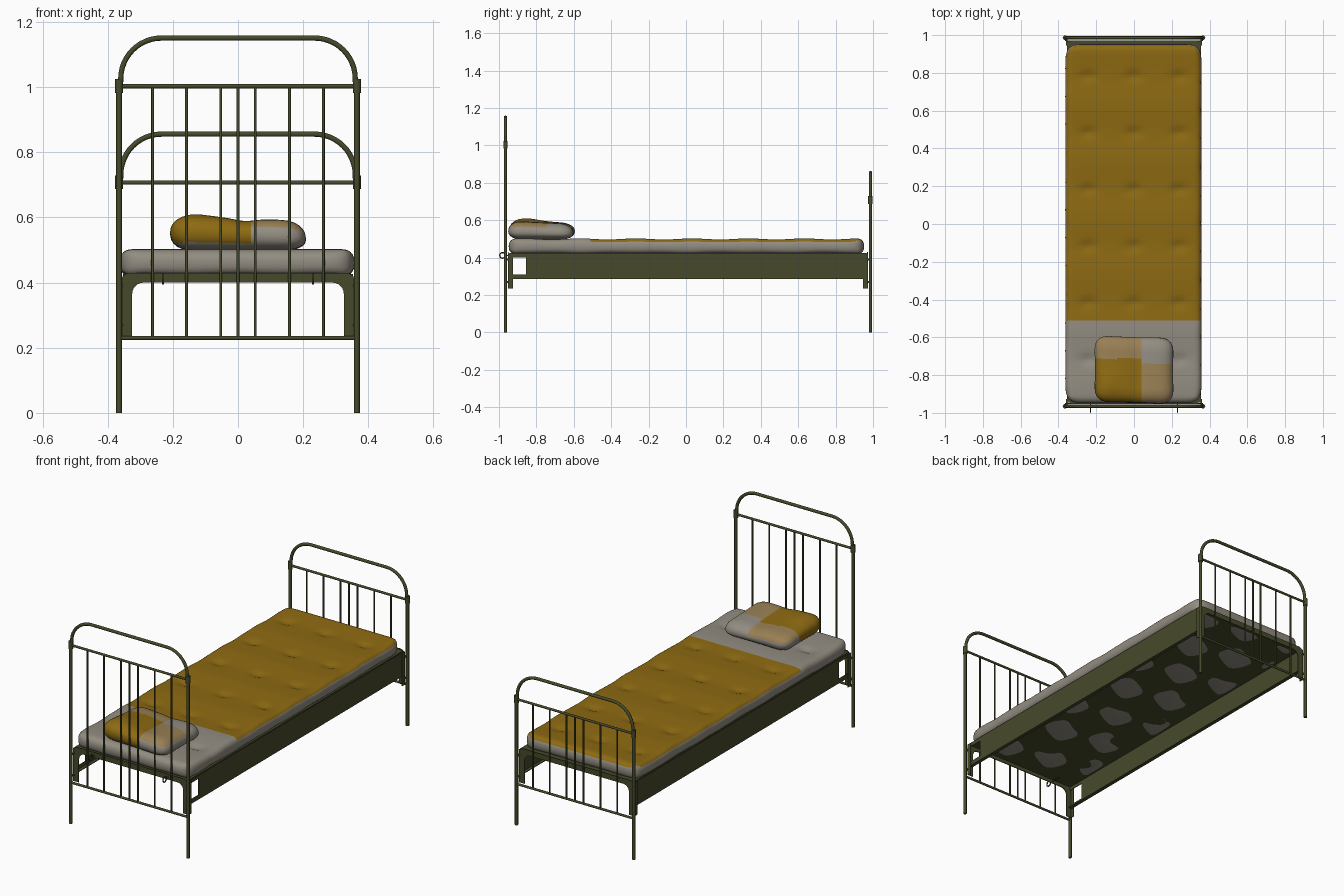
import bpy, bmesh, math
from mathutils import Vector

if "Cube" in bpy.data.objects:
    bpy.data.objects.remove(bpy.data.objects["Cube"])


def mat(name, r, g, b):
    m = bpy.data.materials.new(name)
    m.diffuse_color = (r, g, b, 1)
    m.use_nodes = True
    m.node_tree.nodes["Principled BSDF"].inputs["Base Color"].default_value = m.diffuse_color
    return m


GREEN = mat("olive green paint", 0.062, 0.068, 0.024)
CLOTH = mat("grey linen", 0.29, 0.265, 0.22)
YELLOW = mat("mustard cloth", 0.27, 0.145, 0.006)
TAN = mat("tan cloth", 0.32, 0.215, 0.09)


def add_mesh(name, bm, mats, smooth=None):
    bmesh.ops.recalc_face_normals(bm, faces=bm.faces)
    me = bpy.data.meshes.new(name)
    bm.to_mesh(me)
    bm.free()
    for m in mats:
        me.materials.append(m)
    ob = bpy.data.objects.new(name, me)
    bpy.context.collection.objects.link(ob)
    if smooth:
        bpy.ops.object.select_all(action='DESELECT')
        ob.select_set(True)
        bpy.context.view_layer.objects.active = ob
        bpy.ops.object.shade_smooth_by_angle(angle=math.radians(smooth))
    return ob


def tube(name, pts, r, closed=False):
    cu = bpy.data.curves.new(name, 'CURVE')
    cu.dimensions = '3D'
    cu.bevel_depth = r
    cu.bevel_resolution = 3
    cu.use_fill_caps = True
    sp = cu.splines.new('POLY')
    sp.points.add(len(pts) - 1)
    for p, q in zip(sp.points, pts):
        p.co = (*q, 1)
    sp.use_cyclic_u = closed
    cu.materials.append(GREEN)
    ob = bpy.data.objects.new(name, cu)
    bpy.context.collection.objects.link(ob)
    bpy.ops.object.select_all(action='DESELECT')
    ob.select_set(True)
    bpy.context.view_layer.objects.active = ob
    bpy.ops.object.convert(target='MESH')
    bpy.ops.object.shade_smooth_by_angle(angle=math.radians(50))


def prism(name, outline, offset):
    # flat outline pushed along an offset
    bm = bmesh.new()
    f = bm.faces.new([bm.verts.new(p) for p in outline])
    ex = bmesh.ops.extrude_face_region(bm, geom=[f])
    bmesh.ops.translate(bm, vec=Vector(offset),
                        verts=[v for v in ex['geom'] if isinstance(v, bmesh.types.BMVert)])
    return add_mesh(name, bm, [GREEN])


def box(name, x0, x1, y0, y1, z0, z1):
    prism(name, [(x0, y0, z0), (x1, y0, z0), (x1, y1, z0), (x0, y1, z0)], (0, 0, z1 - z0))


# --- tubular head and foot ends ---
def bed_end(name, y, rail_z, top_z):
    X, R = 0.365, 0.009
    arc = []
    cr, cx, cz = 0.125, 0.36 - 0.125, top_z - 0.125
    for i in range(13):
        a = math.pi - i * math.pi / 24
        arc.append((-cx + cr * math.cos(a), y, cz + cr * math.sin(a)))
    arch = [(-0.361, y, rail_z)] + arc + [(-p[0], y, p[2]) for p in reversed(arc)] + [(0.361, y, rail_z)]
    tube(name + "_top_arch", arch, 0.0085)
    for s in (-1, 1):
        tube(name + "_leg", [(s * X, y, 0), (s * X, y, rail_z)], R)
        tube(name + "_collar", [(s * X, y, rail_z - 0.02), (s * X, y, rail_z + 0.022)], 0.0125)
    for z in (rail_z, 0.23):
        tube(name + "_cross_rail", [(-X, y, z), (X, y, z)], 0.0065)
    for x in (-0.262, -0.158, -0.053, 0, 0.053, 0.158, 0.262):
        tube(name + "_bar", [(x, y, 0.23), (x, y, rail_z)], 0.0045)


bed_end("headboard", -0.965, 1.003, 1.151)
bed_end("footboard", 0.986, 0.707, 0.856)


# --- arched end plates with side flanges ---
def end_plate(name, y, d):
    xo, xi, zt, zi, zb, r, ro = 0.36, 0.325, 0.43, 0.40, 0.235, 0.035, 0.03
    half = [(xo, zb)]
    half += [(xo - ro + ro * math.cos(a), zt - ro + ro * math.sin(a))
             for a in [i * math.pi / 12 for i in range(7)]]
    inner = [(xi, zb)]
    inner += [(xi - r + r * math.cos(a), zi - r + r * math.sin(a))
              for a in [i * math.pi / 12 for i in range(7)]]
    loop = half + [(-x, z) for x, z in reversed(half)]
    loop += [(-x, z) for x, z in inner] + list(reversed(inner))
    prism(name, [(x, y, z) for x, z in loop], (0, d * 0.004, 0))
    for s in (-1, 1):
        box(name + "_flange", s * 0.356, s * 0.36, *sorted((y, y + d * 0.026)), zb, 0.42)
    box(name + "_top_flange", -0.34, 0.34, *sorted((y, y + d * 0.026)), 0.421, 0.425)


end_plate("head_plate", -0.952, 1)
end_plate("foot_plate", 0.972, -1)

# --- side panels with a notch at the head, and lips ---
for s in (-1, 1):
    pts = [(-0.95, 0.42), (-0.95, 0.402), (-0.855, 0.402), (-0.855, 0.31), (-0.945, 0.31),
           (-0.945, 0.285), (0.972, 0.285), (0.972, 0.42)]
    prism("side_panel", [(s * 0.355, y, z) for y, z in pts], (-s * 0.004, 0, 0))
    box("side_panel_lip", *sorted((s * 0.355, s * 0.335)), -0.94, 0.97, 0.285, 0.289)
    # short pegs joining the frame to the legs
    for y0, y1 in ((-0.965, -0.948), (0.968, 0.986)):
        for z in (0.27, 0.39):
            tube("frame_peg", [(s * 0.358, y0, z), (s * 0.358, y1, z)], 0.006)
    # hooks at the head
    ring = [(s * 0.23, -0.981 + 0.015 * math.cos(i * math.pi / 8),
             0.412 + 0.015 * math.sin(i * math.pi / 8)) for i in range(16)]
    tube("hook_ring", ring, 0.0035, True)
    tube("hook_rod", [(s * 0.23, -0.968, 0.412), (s * 0.23, -0.90, 0.412)], 0.0035)

# --- spring deck ---
box("spring_deck", -0.353, 0.353, -0.945, 0.965, 0.420, 0.426)


# --- soft slabs: two height fields meeting along a rounded rim ---
def stations(half, r, n, extra=()):
    e = [r * t for t in (0, 0.04, 0.13, 0.28, 0.48, 0.72)]
    a = [-half + v for v in e]
    mid = [-half + r + (2 * half - 2 * r) * i / n for i in range(n + 1)]
    for x in extra:
        k = min(range(len(mid)), key=lambda i: abs(mid[i] - x))
        mid[k] = x
    return a + mid + [-v for v in reversed(a)]


def soft_slab(name, xs, ys, r, power, pull, shape, mats, colour):
    bm = bmesh.new()
    hx, hy = xs[-1], ys[-1]

    def rim(d):
        t = 1 - min(max(d, 0) / r, 1)
        return (1 - t ** power) ** (1 / power)
    grids = []
    for side in (1, -1):
        g = {}
        for i, x in enumerate(xs):
            for j, y in enumerate(ys):
                edge = i in (0, len(xs) - 1) or j in (0, len(ys) - 1)
                if edge and side < 0:
                    g[i, j] = grids[0][i, j]
                    continue
                k = rim(hx - abs(x)) * rim(hy - abs(y))
                cx = max(0, 1 - (hx - abs(x)) / (4 * pull))
                cy = max(0, 1 - (hy - abs(y)) / (4 * pull))
                sh = pull * (cx * cy) ** 2
                px = x - math.copysign(sh, x)
                py = y - math.copysign(sh, y)
                g[i, j] = bm.verts.new(shape(px, py, side, 0 if edge else k))
        grids.append(g)
    for g, side in zip(grids, (1, -1)):
        for i in range(len(xs) - 1):
            for j in range(len(ys) - 1):
                q = [g[i, j], g[i + 1, j], g[i + 1, j + 1], g[i, j + 1]]
                f = bm.faces.new(q if side > 0 else q[::-1])
                f.normal_update()
                f.material_index = colour(f.calc_center_median(), f.normal)
    return add_mesh(name, bm, mats, 80)


# --- tufted mattress ---
TUFTS = [(x, y) for x in (-0.24, 0, 0.24) for y in (-0.72, -0.42, -0.12, 0.18, 0.48, 0.78)]


def mattress(x, y, side, k):
    dip = sum(math.exp(-((x - a) ** 2 / 0.0016 + (y - b) ** 2 / 0.0006)) for a, b in TUFTS)
    puff = 0.0035 * math.cos((y - 0.18) * 2 * math.pi / 0.3)
    if side > 0:
        z = 0.461 + k * (0.039 - 0.013 * dip - puff * 0.8)
    else:
        z = 0.461 - k * (0.0405 + 0.003 * math.sin(13 * x + 5 * y) * math.cos(17 * y - 9 * x) - 0.01 * dip)
    bulge = 0.002 * math.sin(21 * y)
    return (x + math.copysign(bulge, x) * abs(x) / 0.36 - 0.003, y + 0.002, z)


soft_slab("mattress", stations(0.359, 0.04, 32), stations(0.95, 0.04, 100, (-0.512,)),
          0.04, 2.4, 0.02, mattress, [CLOTH, YELLOW],
          lambda c, n: 1 if n.z > 0.55 and c.y > -0.51 else 0)


# --- patchwork pillow ---
def pillow(x, y, side, k):
    mid = 0.542 - 0.045 * x - 0.03 * y
    if side > 0:
        top = 0.592 - 0.03 * x - 0.10 * y * (0.6 - x)
        top += 0.008 * math.exp(-((x + 0.13) ** 2 + (y + 0.07) ** 2) / 0.004)
        top -= 0.008 * math.exp(-((x - 0.02) ** 2 / 0.002))
        z = mid + k * (top - mid)
    else:
        z = mid - k * (mid - 0.497)
    # gently pinched sides
    w = 1 - 0.03 * math.cos(y * 9)
    return (x * w, -0.772 + y * (1 - 0.03 * math.cos(x * 7)) - 0.03 * x, z)


def pillow_colour(c, n):
    if c.z < 0.522 and n.z < 0.2:
        return 0
    if c.x < 0.04:
        if c.y < -0.712:
            return 1
        return 2 if n.z > 0.3 else 0
    return 2 if c.y < -0.74 and n.z > 0.6 else 0


soft_slab("pillow", stations(0.213, 0.08, 26, (0.04,)), stations(0.178, 0.07, 24),
          0.08, 2.2, 0.022, pillow, [CLOTH, YELLOW, TAN], pillow_colour)
